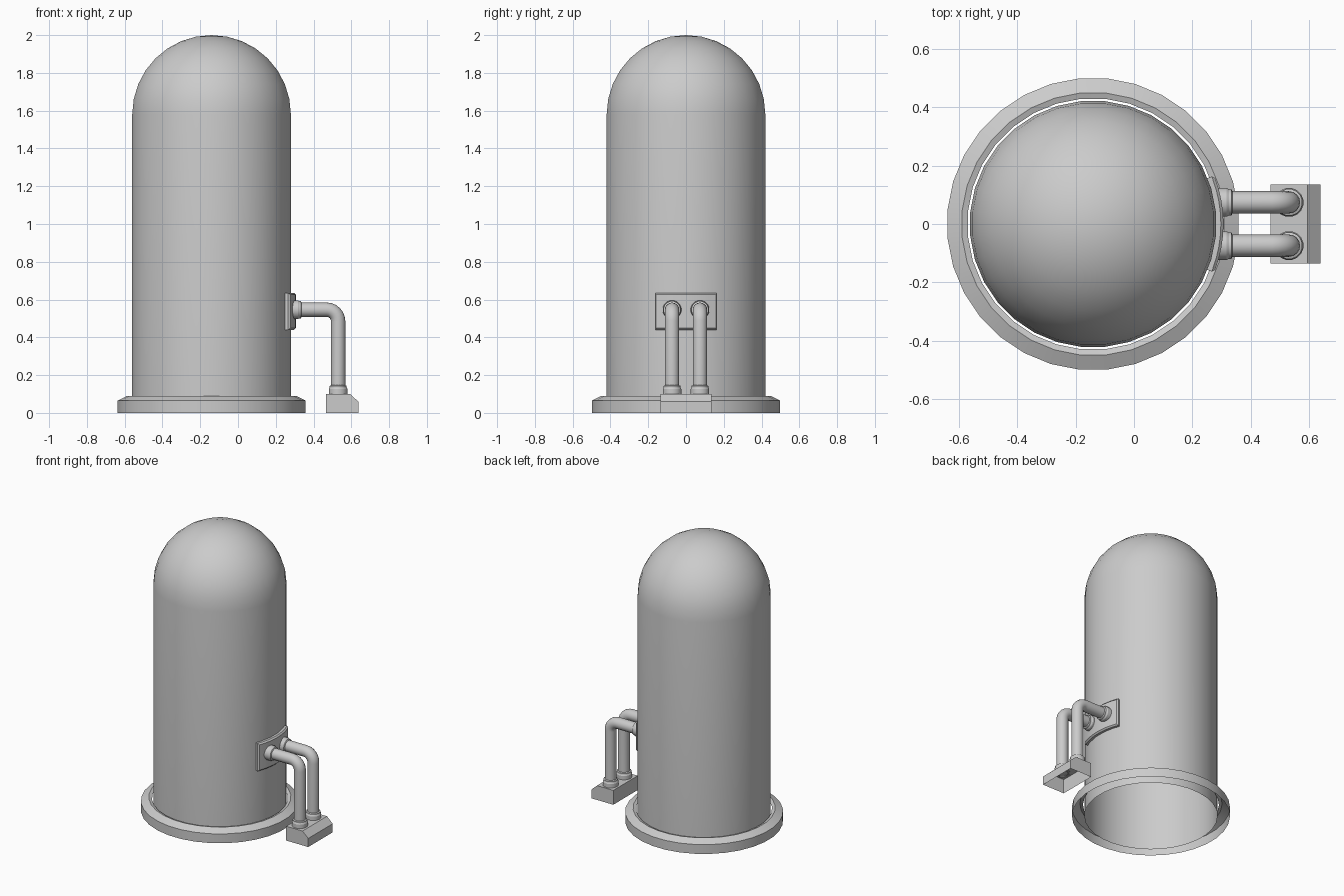
import bpy, bmesh
from math import sin, cos, pi, radians, asin
from mathutils import Matrix, Vector

if "Cube" in bpy.data.objects:
    bpy.data.objects.remove(bpy.data.objects["Cube"])

CX = -0.14  # tank axis


def finish(name, bm, flip_check=True):
    bmesh.ops.remove_doubles(bm, verts=bm.verts, dist=1e-5)
    bmesh.ops.recalc_face_normals(bm, faces=bm.faces)
    me = bpy.data.meshes.new(name)
    bm.to_mesh(me)
    bm.free()
    ob = bpy.data.objects.new(name, me)
    bpy.context.collection.objects.link(ob)
    smooth(ob)
    return ob


def smooth(ob):
    bpy.ops.object.select_all(action='DESELECT')
    ob.select_set(True)
    bpy.context.view_layer.objects.active = ob
    bpy.ops.object.shade_smooth_by_angle(angle=radians(25))


def lathe(name, profile, n, matrix):
    """Revolve (radius, height) points around local z."""
    bm = bmesh.new()
    rings = []
    for r, z in profile:
        rings.append([bm.verts.new(matrix @ Vector((r * cos(a), r * sin(a), z)))
                      for a in (2 * pi * (i + 0.5) / n for i in range(n))])
    for lo, hi in zip(rings, rings[1:]):
        for i in range(n):
            j = (i + 1) % n
            bm.faces.new((lo[i], lo[j], hi[j], hi[i]))
    bmesh.ops.dissolve_degenerate(bm, dist=1e-6, edges=bm.edges)
    return finish(name, bm)


# Tank: open-bottomed cylinder with a hemispherical dome
axis = Matrix.Translation((CX, 0, 0))
R = 0.422
dome = [(R * cos(t), 1.58 + 0.42 * sin(t)) for t in (pi / 2 * i / 8 for i in range(9))]
lathe("tank", [(R, 0)] + dome, 32, axis)

# Base ring: chamfered skirt standing just clear of the tank
lathe("base_ring", [(0.5, 0), (0.5, 0.065), (0.45, 0.09), (0.43, 0.083)], 32, axis)

# Curved mounting plate hugging the tank, with bevelled front
bm = bmesh.new()
end = asin(0.16 / 0.43)
inner = end - 0.02
angles = [-end] + [inner * (i / 4 - 1) for i in range(9)] + [end]
r0, r1, r2, z0, z1, b = 0.418, 0.437, 0.446, 0.44, 0.635, 0.009
sections = []
for k, a in enumerate(angles):
    edge = k in (0, len(angles) - 1)
    rf, bf = (r1, 0) if edge else (r2, b)
    pts = [(r0, z0), (r1, z0), (rf, z0 + bf), (rf, z1 - bf), (r1, z1), (r0, z1)]
    sections.append([bm.verts.new((CX + r * cos(a), r * sin(a), z)) for r, z in pts])
for s, t in zip(sections, sections[1:]):
    for i in range(5):
        bm.faces.new((s[i], t[i], t[i + 1], s[i + 1]))
for s in (sections[0], sections[-1]):
    bm.faces.new(s)
finish("mounting_plate", bm)

# Foot box: chamfered block, open underneath
bm = bmesh.new()
outline = [(0.467, 0), (0.467, 0.1), (0.593, 0.1), (0.637, 0.06), (0.637, 0)]
sides = [[bm.verts.new((x, y, z)) for x, z in outline] for y in (-0.135, 0.135)]
for i in range(4):
    bm.faces.new((sides[0][i], sides[0][i + 1], sides[1][i + 1], sides[1][i]))
for s in sides:
    bm.faces.new(s)
finish("foot_box", bm)

# Pipes with elbows, and a collar at each end
PX, PZ, BEND = 0.53, 0.546, 0.06
collar = [(0.05, 0), (0.05, 0.03), (0.046, 0.038), (0.046, 0.046), (0.037, 0.05)]
for side, y in (("front", -0.074), ("back", 0.074)):
    path = [(0.28, PZ)]
    path += [(PX - BEND + BEND * sin(t), PZ - BEND + BEND * cos(t))
             for t in (pi / 2 * i / 6 for i in range(7))]
    path.append((PX, 0.095))
    cu = bpy.data.curves.new(side + "_pipe", 'CURVE')
    cu.dimensions = '3D'
    cu.bevel_depth = 0.038
    cu.bevel_resolution = 6
    sp = cu.splines.new('POLY')
    sp.points.add(len(path) - 1)
    for p, (x, z) in zip(sp.points, path):
        p.co = (x, y, z, 1)
    ob = bpy.data.objects.new(side + "_pipe", cu)
    bpy.context.collection.objects.link(ob)
    bpy.ops.object.select_all(action='DESELECT')
    ob.select_set(True)
    bpy.context.view_layer.objects.active = ob
    bpy.ops.object.convert(target='MESH')
    smooth(bpy.context.view_layer.objects.active)
    lathe(side + "_wall_collar", collar, 16,
          Matrix.Translation((0.287, y, PZ)) @ Matrix.Rotation(pi / 2, 4, 'Y'))
    lathe(side + "_foot_collar", collar, 16, Matrix.Translation((PX, y, 0.097)))
